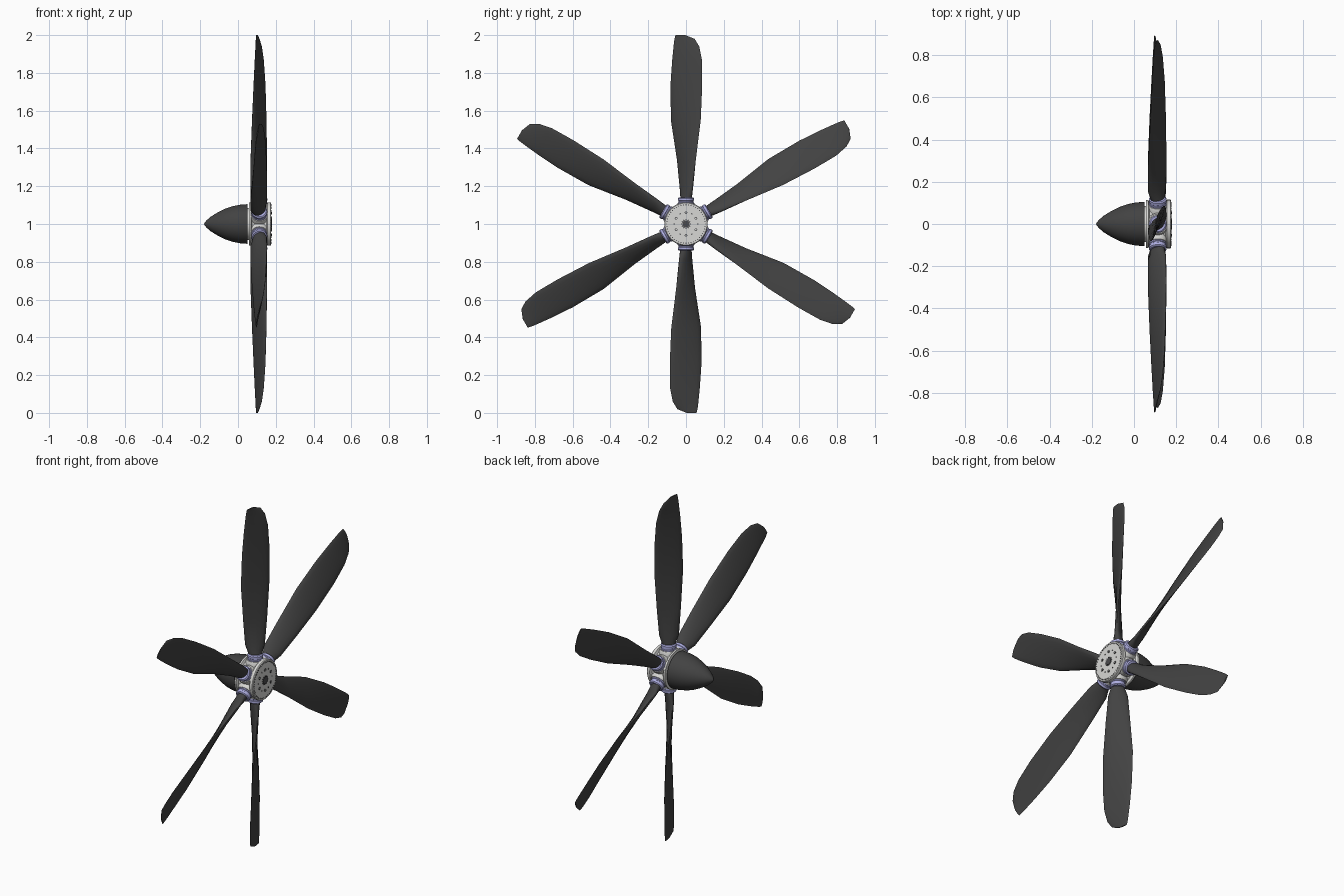
import bpy, bmesh
from math import pi, cos, sin, radians
from mathutils import Matrix, Vector

old = bpy.data.objects.get("Cube")
if old:
    bpy.data.objects.remove(old, do_unlink=True)

BLADES = 6
AXIS = Matrix.Translation((0, 0, 1))      # the shaft runs along x at z = 1
MID = 0.113                               # blade plane along the shaft


def material(name, *rgb):
    m = bpy.data.materials.new(name)
    m.use_nodes = True
    m.diffuse_color = (*rgb, 1)
    m.node_tree.nodes["Principled BSDF"].inputs["Base Color"].default_value = (*rgb, 1)
    return m


charcoal = material("charcoal", 0.055, 0.055, 0.055)
silver = material("pale_silver", 0.68, 0.68, 0.66)
lavender = material("lavender", 0.42, 0.42, 0.75)
bolt_grey = material("bolt_grey", 0.07, 0.07, 0.075)


def finish(name, bm, mat, matrix, angle=35):
    bmesh.ops.recalc_face_normals(bm, faces=bm.faces)
    mesh = bpy.data.meshes.new(name)
    bm.to_mesh(mesh)
    bm.free()
    mesh.transform(matrix)
    mesh.materials.append(mat)
    obj = bpy.data.objects.new(name, mesh)
    bpy.context.collection.objects.link(obj)
    bpy.ops.object.select_all(action='DESELECT')
    obj.select_set(True)
    bpy.context.view_layer.objects.active = obj
    bpy.ops.object.shade_smooth_by_angle(angle=radians(angle))
    return obj


def skin(bm, rings):
    """Bridge equal rings of points and cap both ends."""
    loops = [[bm.verts.new(p) for p in ring] for ring in rings]
    n = len(loops[0])
    for a, b in zip(loops, loops[1:]):
        for i in range(n):
            j = (i + 1) % n
            bm.faces.new((a[i], a[j], b[j], b[i]))
    bm.faces.new(loops[0])
    bm.faces.new(loops[-1])


def turned(name, profile, mat, matrix, sides=40):
    """Lathe (height, radius) pairs around local z."""
    bm = bmesh.new()
    turns = [2 * pi * i / sides for i in range(sides)]
    skin(bm, [[(r * cos(t), r * sin(t), h) for t in turns] for h, r in profile])
    return finish(name, bm, mat, matrix)


shaft = AXIS @ Matrix.Rotation(pi / 2, 4, 'Y')

# Pointed nose cone
turned("spinner", [(-0.18, 0.001), (-0.168, 0.018), (-0.145, 0.038), (-0.11, 0.06),
                   (-0.07, 0.08), (-0.03, 0.094), (0.01, 0.102), (0.05, 0.105)],
       charcoal, shaft)

# Hub core with a waist between two flanges
turned("hub", [(0.048, 0.085), (0.058, 0.085), (0.058, 0.114), (0.068, 0.114),
               (0.074, 0.1), (0.09, 0.094), (0.135, 0.094), (0.15, 0.1),
               (0.156, 0.115), (0.172, 0.115), (0.176, 0.111)], silver, shaft)


def studs(name, count, ring, radius, sides, mat, height=0.004, phase=0.0):
    """A circle of bolt heads on the rear face."""
    bm = bmesh.new()
    for i in range(count):
        t = 2 * pi * (i + phase) / count
        place = Matrix.Translation((ring * cos(t), ring * sin(t), 0.176 + height / 2))
        bmesh.ops.create_cone(bm, cap_ends=True, segments=sides, radius1=radius,
                              radius2=radius, depth=height, matrix=place)
    finish(name, bm, mat, shaft)


studs("rim_bolts", 48, 0.102, 0.0032, 6, bolt_grey, 0.002)
studs("face_bolts", 6, 0.06, 0.008, 6, bolt_grey)
studs("face_bolt_caps", 6, 0.06, 0.004, 8, silver, 0.005)
studs("small_face_bolts", 6, 0.062, 0.004, 8, bolt_grey, 0.002, 0.5)
studs("shaft_bore", 1, 0, 0.02, 20, bolt_grey, 0.003)
studs("bore_splines", 12, 0.023, 0.004, 4, bolt_grey, 0.003)

# Blade stations: radius, trailing edge (y, x), leading edge (y, x), half thickness
STATIONS = [
    (0.11, -0.015, 0.088, 0.015, 0.138, 0.028),
    (0.15, -0.024, 0.08, 0.026, 0.143, 0.025),
    (0.19, -0.03, 0.067, 0.034, 0.151, 0.019),
    (0.34, -0.048, 0.067, 0.052, 0.153, 0.014),
    (0.55, -0.08, 0.075, 0.078, 0.15, 0.011),
    (0.74, -0.082, 0.083, 0.086, 0.145, 0.008),
    (0.87, -0.073, 0.089, 0.084, 0.136, 0.006),
    (0.94, -0.066, 0.093, 0.07, 0.126, 0.005),
    (0.98, -0.061, 0.095, 0.046, 0.113, 0.004),
    (1.0, -0.056, 0.097, -0.004, 0.104, 0.003),
]


def section(r, ty, tx, ly, lx, half, n=16):
    tail, nose = Vector((tx, ty, r)), Vector((lx, ly, r))
    mid, chord = (tail + nose) / 2, (nose - tail) / 2
    normal = chord.cross(Vector((0, 0, 1))).normalized()
    return [mid + chord * cos(t) + normal * half * sin(t)
            for t in (2 * pi * i / n for i in range(n))]


# Blades with their sockets and clamp collars, repeated around the shaft
for k in range(BLADES):
    spoke = AXIS @ Matrix.Rotation(2 * pi * k / BLADES, 4, 'X')
    root = spoke @ Matrix.Translation((MID, 0, 0))
    bm = bmesh.new()
    skin(bm, [section(*s) for s in STATIONS])
    finish(f"blade_{k + 1}", bm, charcoal, spoke, 50)
    turned(f"socket_{k + 1}", [(0.05, 0.054), (0.095, 0.052), (0.108, 0.046)],
           silver, root, 24)
    turned(f"collar_{k + 1}", [(0.1, 0.042), (0.114, 0.042), (0.116, 0.039), (0.122, 0.039),
                               (0.124, 0.042), (0.136, 0.042), (0.141, 0.036)],
           lavender, root, 24)
